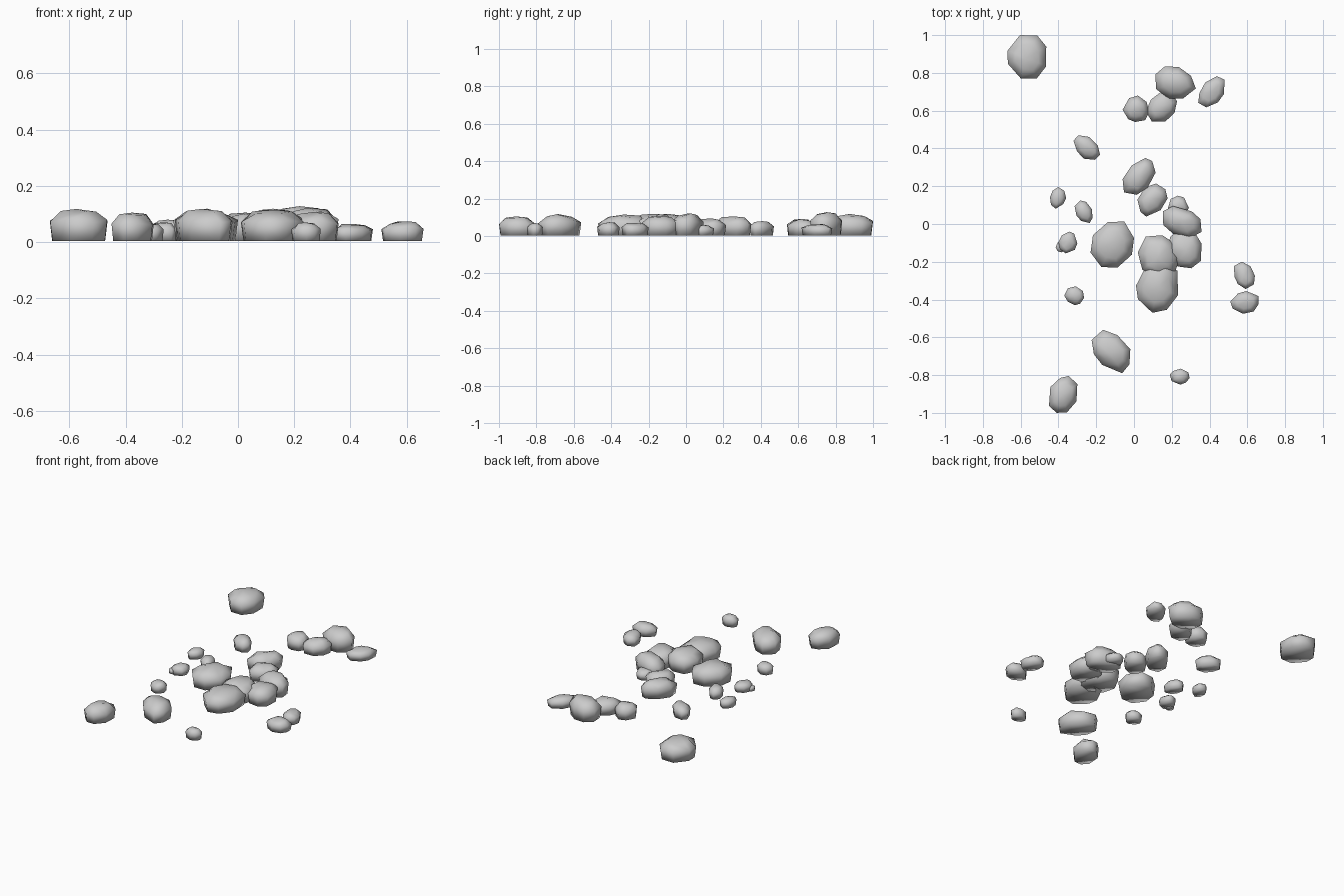
import bpy, bmesh, math, random

random.seed(7)

# Scattered stones: x centre, y centre, width, depth, height, diagonal lean of outline
STONES = [
    (-0.567, 0.885, 0.205, 0.23, 0.118, 0.0),
    (0.22, 0.75, 0.215, 0.17, 0.128, -0.15),
    (0.41, 0.70, 0.14, 0.165, 0.065, 0.4),
    (0.145, 0.625, 0.165, 0.165, 0.092, 0.25),
    (0.01, 0.61, 0.14, 0.14, 0.092, 0.0),
    (-0.25, 0.405, 0.14, 0.13, 0.08, -0.45),
    (-0.402, 0.138, 0.085, 0.115, 0.06, 0.2),
    (-0.267, 0.065, 0.095, 0.12, 0.07, -0.3),
    (0.027, 0.252, 0.175, 0.195, 0.105, 0.4),
    (0.098, 0.127, 0.16, 0.175, 0.095, 0.3),
    (0.235, 0.09, 0.11, 0.12, 0.06, 0.0),
    (0.255, 0.01, 0.205, 0.17, 0.122, -0.3),
    (0.268, -0.132, 0.18, 0.205, 0.108, -0.1),
    (-0.115, -0.108, 0.23, 0.243, 0.119, 0.15),
    (0.13, -0.172, 0.22, 0.225, 0.119, -0.1),
    (0.122, -0.335, 0.223, 0.27, 0.115, 0.15),
    (-0.35, -0.098, 0.10, 0.115, 0.06, 0.1),
    (-0.385, -0.12, 0.06, 0.06, 0.035, 0.0),
    (-0.317, -0.38, 0.105, 0.10, 0.065, -0.1),
    (0.585, -0.272, 0.11, 0.145, 0.07, -0.25),
    (0.585, -0.415, 0.15, 0.12, 0.074, 0.1),
    (-0.122, -0.675, 0.205, 0.23, 0.118, -0.4),
    (-0.375, -0.902, 0.15, 0.195, 0.105, 0.2),
    (0.242, -0.808, 0.105, 0.085, 0.07, 0.0),
]

# Rings of one stone: outline scale, height fraction
RINGS = [(0.92, 0.0), (1.0, 0.6), (0.6, 0.87)]
SIDES = 8


def fit(values):
    """Rescale values so they span exactly -0.5 to 0.5."""
    lo, hi = min(values), max(values)
    return [(v - lo) / (hi - lo) - 0.5 for v in values]


def stone(name, cx, cy, w, d, h, lean):
    start = random.uniform(0, math.tau)
    angles = [start + math.tau * (i + random.uniform(-0.2, 0.2)) / SIDES for i in range(SIDES)]
    radii = [random.uniform(0.93, 1.05) for _ in angles]
    xs = fit([r * math.cos(a) for a, r in zip(angles, radii)])
    ys = fit([r * math.sin(a + lean) for a, r in zip(angles, radii)])

    bm = bmesh.new()
    rings = []
    for scale, level in RINGS:
        ring = []
        for x, y in zip(xs, ys):
            wobble = random.uniform(-0.07, 0.07) if level else 0
            s = scale * (1 + (wobble if scale < 0.9 else 0))
            ring.append(bm.verts.new((cx + x * w * s, cy + y * d * s, 0.004 + h * (level + wobble * 0.8))))
        rings.append(ring)
    peak = bm.verts.new((cx + random.uniform(-0.05, 0.05) * w, cy + random.uniform(-0.05, 0.05) * d, h))

    # flat underside, faceted sides and peaked top
    bm.faces.new(rings[0][::-1])
    for low, high in zip(rings, rings[1:]):
        for i in range(SIDES):
            j = (i + 1) % SIDES
            bm.faces.new((low[i], low[j], high[j], high[i]))
    for i in range(SIDES):
        bm.faces.new((rings[-1][i], rings[-1][(i + 1) % SIDES], peak))
    bmesh.ops.triangulate(bm, faces=bm.faces[:])
    bmesh.ops.recalc_face_normals(bm, faces=bm.faces[:])
    for f in bm.faces:
        f.smooth = True

    mesh = bpy.data.meshes.new(name)
    bm.to_mesh(mesh)
    bm.free()
    bpy.context.collection.objects.link(bpy.data.objects.new(name, mesh))


for n, row in enumerate(STONES, 1):
    stone(f"stone_{n:02d}", *row)
